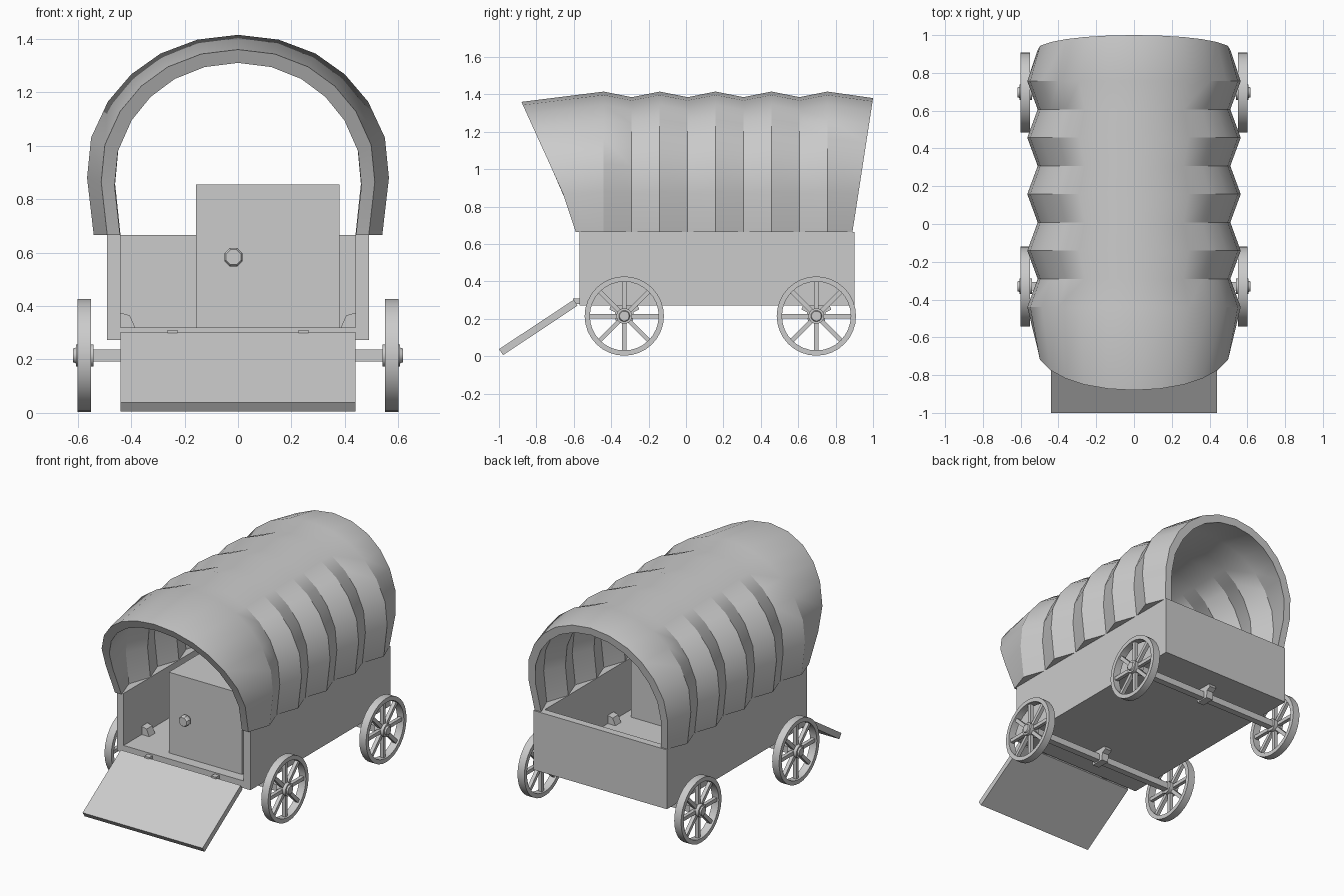
import bpy, bmesh, math
from mathutils import Vector

if "Cube" in bpy.data.objects:
    bpy.data.objects.remove(bpy.data.objects["Cube"])


def finish(name, bm, smooth=None):
    bmesh.ops.recalc_face_normals(bm, faces=bm.faces)
    me = bpy.data.meshes.new(name)
    bm.to_mesh(me)
    bm.free()
    ob = bpy.data.objects.new(name, me)
    bpy.context.collection.objects.link(ob)
    if smooth:
        bpy.ops.object.select_all(action='DESELECT')
        ob.select_set(True)
        bpy.context.view_layer.objects.active = ob
        bpy.ops.object.shade_smooth_by_angle(angle=math.radians(smooth))
    return ob


def loft(bm, loops, ring=False, cap=True):
    """Skin closed loops; ring joins last to first, cap fills the ends."""
    vs = [[bm.verts.new(p) for p in lp] for lp in loops]
    n = len(vs[0])
    for k in range(len(vs) if ring else len(vs) - 1):
        a, b = vs[k], vs[(k + 1) % len(vs)]
        for i in range(n):
            j = (i + 1) % n
            bm.faces.new((a[i], a[j], b[j], b[i]))
    if cap and not ring:
        bm.faces.new(vs[0])
        bm.faces.new(vs[-1])
    return vs


def box(bm, x0, x1, y0, y1, z0, z1):
    loft(bm, [[(x0, y0, z), (x1, y0, z), (x1, y1, z), (x0, y1, z)] for z in (z0, z1)])


def prism_x(bm, pts, x0, x1):
    loft(bm, [[(x, y, z) for y, z in pts] for x in (x0, x1)])


def turned(bm, profile, n, origin, axis):
    """Stack of n-sided rings given as (distance along axis, radius)."""
    loops = []
    for d, r in profile:
        lp = []
        for i in range(n):
            a = 2 * math.pi * (i + 0.5) / n
            u, v = r * math.cos(a), r * math.sin(a)
            off = Vector((d, u, v)) if axis == 'x' else Vector((u, d, v))
            lp.append(Vector(origin) + off)
        loops.append(lp)
    loft(bm, loops)


# wagon bed: floor, two sides and tail board, open at the front
bm = bmesh.new()
outline = [(-.49, -.57), (.49, -.57), (.49, .90), (-.49, .90)]
loft(bm, [[(x, y, z) for x, y in outline] for z in (.272, .32)])
plan = [(-.49, -.57), (-.44, -.57), (-.44, .85), (.44, .85),
        (.44, -.57), (.49, -.57), (.49, .90), (-.49, .90)]
loft(bm, [[(x, y, z) for x, y in plan] for z in (.32, .665)])
finish("wagon_bed", bm)

# corner blocks along the floor
bm = bmesh.new()
for s in (-1, 1):
    for y in (-.35, .16, .67):
        pts = [(.44, .32), (.385, .32), (.405, .365), (.44, .375)]
        loft(bm, [[(s * x, y + d, z) for x, z in pts] for d in (-.03, .03)])
finish("floor_blocks", bm)

# crate with knob
bm = bmesh.new()
box(bm, -.158, .38, -.50, .035, .32, .855)
finish("crate", bm)
bm = bmesh.new()
turned(bm, [(0, .02), (-.02, .02), (-.022, .037), (-.045, .037), (-.055, .03)],
       8, (-.017, -.50, .583), 'y')
finish("crate_knob", bm)

# lowered ramp and hinges
bm = bmesh.new()
prism_x(bm, [(-1, .038), (-.978, .006), (-.58, .27), (-.60, .302)], -.44, .44)
finish("ramp", bm)
bm = bmesh.new()
for x in (-.245, .245):
    box(bm, x - .018, x + .018, -.605, -.565, .28, .31)
finish("ramp_hinges", bm)

# canvas cover: scalloped hoops (y, side half width, top height), with thickness
HALF = [(.54, .665), (.565, .88), (.55, 1.03), (.487, 1.165),
        (.40, 1.267), (.29, 1.345), (.152, 1.397)]
PROFILE = [(-x, z) for x, z in HALF] + [(0, 1.415)] + HALF[::-1]
RIDGE, VALLEY = (.565, 1.415), (.51, 1.385)
stations = [(None, .512, 1.36)]
for k in range(9):
    stations.append((-.44 + .1495 * k, *(VALLEY if k % 2 else RIDGE)))
stations.append((None, .51, 1.38))


def hoop(k, inset):
    y, w, top = stations[k]
    pts = []
    for x, z in PROFILE:
        z2 = .665 + (z - .665) * (top - inset - .665) / .75
        if k == 0:
            yy = -.59 - (z2 - .665) * .33 if z2 < .87 else -.657 - (z2 - .87) * .455
        elif y is None:
            yy = .89 + (z2 - .665) * .154
        else:
            yy = y
        pts.append((x * (w - inset) / .565, yy, z2))
    return pts


bm = bmesh.new()
vs = loft(bm, [hoop(k, 0) + hoop(k, .05)[::-1] for k in range(len(stations))], cap=False)
n = len(PROFILE)
for end in (vs[0], vs[-1]):
    for i in range(n - 1):
        bm.faces.new((end[i], end[i + 1], end[2 * n - 2 - i], end[2 * n - 1 - i]))
finish("canvas_cover", bm, 30)

# axles, hangers and spoked wheels
R, ZC = .212, .215
for label, y in (("front", -.33), ("rear", .697)):
    bm = bmesh.new()
    box(bm, -.56, .56, y - .022, y + .022, ZC - .022, ZC + .022)
    finish(label + "_axle", bm)
    bm = bmesh.new()
    prism_x(bm, [(y - .045, .185), (y + .045, .185), (y + .05, .235),
                 (y + .08, .25), (y + .07, .275), (y - .07, .275),
                 (y - .08, .25), (y - .05, .235)], -.025, .025)
    finish(label + "_axle_hanger", bm)
    for side, s in (("left", -1), ("right", 1)):
        bm = bmesh.new()
        section = [(.55, R), (.60, R), (.60, R - .028), (.55, R - .028)]
        loops = []
        for i in range(32):
            a = 2 * math.pi * i / 32
            loops.append([(s * x, y + r * math.cos(a), ZC + r * math.sin(a))
                          for x, r in section])
        loft(bm, loops, ring=True)
        # spokes
        for i in range(8):
            a = math.pi / 4 * i
            c, t = math.cos(a), math.sin(a)
            rect = [(.563, -.012), (.587, -.012), (.587, .012), (.563, .012)]
            loft(bm, [[(s * x, y + r * c - w * t, ZC + r * t + w * c) for x, w in rect]
                      for r in (.03, R - .015)])
        # hub
        turned(bm, [(s * .54, .042), (s * .607, .042), (s * .607, .03), (s * .617, .026)],
               16, (0, y, ZC), 'x')
        finish(f"{label}_{side}_wheel", bm, 30)
